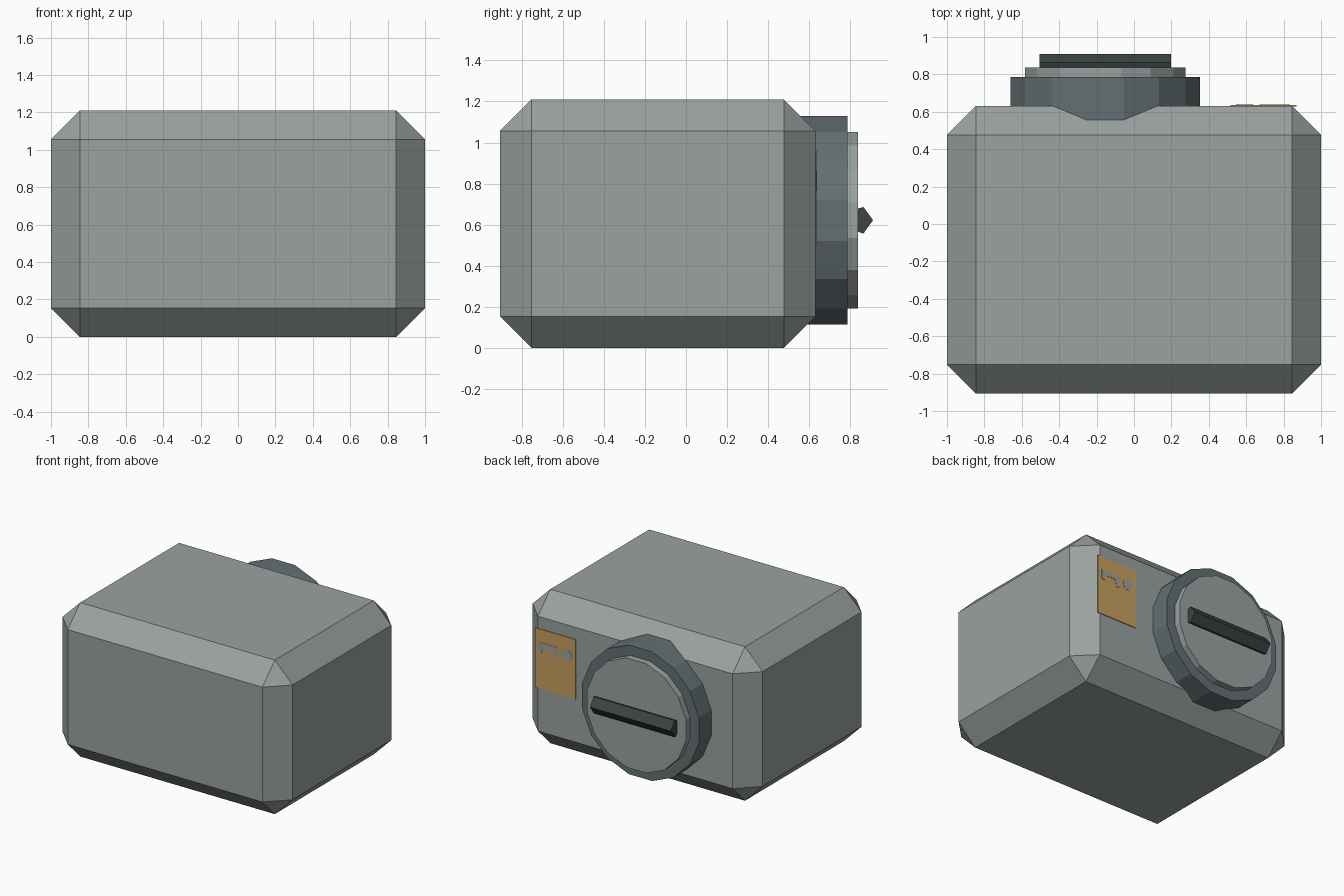
import bpy
import math
from mathutils import Vector

cube = bpy.data.objects.get("Cube")
if cube:
    bpy.data.objects.remove(cube, do_unlink=True)


def material(name, rgb):
    mat = bpy.data.materials.new(name)
    mat.use_nodes = True
    mat.diffuse_color = (*rgb, 1)
    mat.node_tree.nodes["Principled BSDF"].inputs["Base Color"].default_value = (*rgb, 1)
    return mat


body_grey = material("body_grey", (0.32, 0.36, 0.35))
dial_slate = material("dial_slate", (0.125, 0.16, 0.17))
handle_dark = material("handle_dark", (0.045, 0.06, 0.058))
label_amber = material("label_amber", (0.57, 0.35, 0.11))


def polygon(sides, radius, turn=0.0, centre=(0, 0)):
    """Points of a regular polygon."""
    angles = [turn + math.tau * i / sides for i in range(sides)]
    return [(centre[0] + radius * math.cos(a), centre[1] + radius * math.sin(a)) for a in angles]


def prism(name, outline, start, end, mat, along="y"):
    """Extrude an outline: (x, z) points along y, or (y, z) points along x."""
    def place(p, d):
        return Vector((p[0], d, p[1])) if along == "y" else Vector((d, p[0], p[1]))

    n = len(outline)
    verts = [place(p, d) for d in (start, end) for p in outline]
    caps = [list(range(n)), list(range(2 * n - 1, n - 1, -1))]
    sides = [[(i + 1) % n, i, n + i, n + (i + 1) % n] for i in range(n)]
    faces = caps + sides
    if along == "x":
        faces = [f[::-1] for f in faces]
    mesh = bpy.data.meshes.new(name)
    mesh.from_pydata(verts, [], faces)
    mesh.materials.append(mat)
    obj = bpy.data.objects.new(name, mesh)
    bpy.context.collection.objects.link(obj)
    return obj


def rectangle(x0, x1, z0, z1):
    return [(x0, z0), (x1, z0), (x1, z1), (x0, z1)]


# Chamfered main box
BACK = 0.63
body = prism("body", rectangle(-1, 1, 0, 1.21), -0.905, BACK, body_grey)
chamfer = body.modifiers.new("chamfer", "BEVEL")
chamfer.width = 0.154
chamfer.segments = 1

# Stepped dial on the back, flat side up
hub = (-0.154, 0.622)
half_step = math.pi / 16
prism("dial_ring", polygon(16, 0.517, half_step, hub), 0.45, 0.785, dial_slate)
prism("dial_disc", polygon(16, 0.438, half_step, hub), 0.7, 0.836, body_grey)

# Five-sided grip bar across the dial
prism("dial_handle", polygon(5, 0.068, 0, (0.842, hub[1])), -0.505, 0.198, handle_dark, "x")

# Label plate with a simple bracket and dot marking
prism("label_plate", rectangle(0.515, 0.868, 0.493, 0.963), BACK - 0.001, BACK + 0.006, label_amber)
bracket = [(0.67, 0.765), (0.70, 0.765), (0.71, 0.82), (0.80, 0.82),
           (0.81, 0.78), (0.835, 0.78), (0.835, 0.86), (0.67, 0.86)]
marks = {"label_bracket": bracket, "label_dot": polygon(12, 0.045, 0, (0.59, 0.82))}
for name, outline in marks.items():
    prism(name, outline, BACK + 0.004, BACK + 0.008, body_grey)
